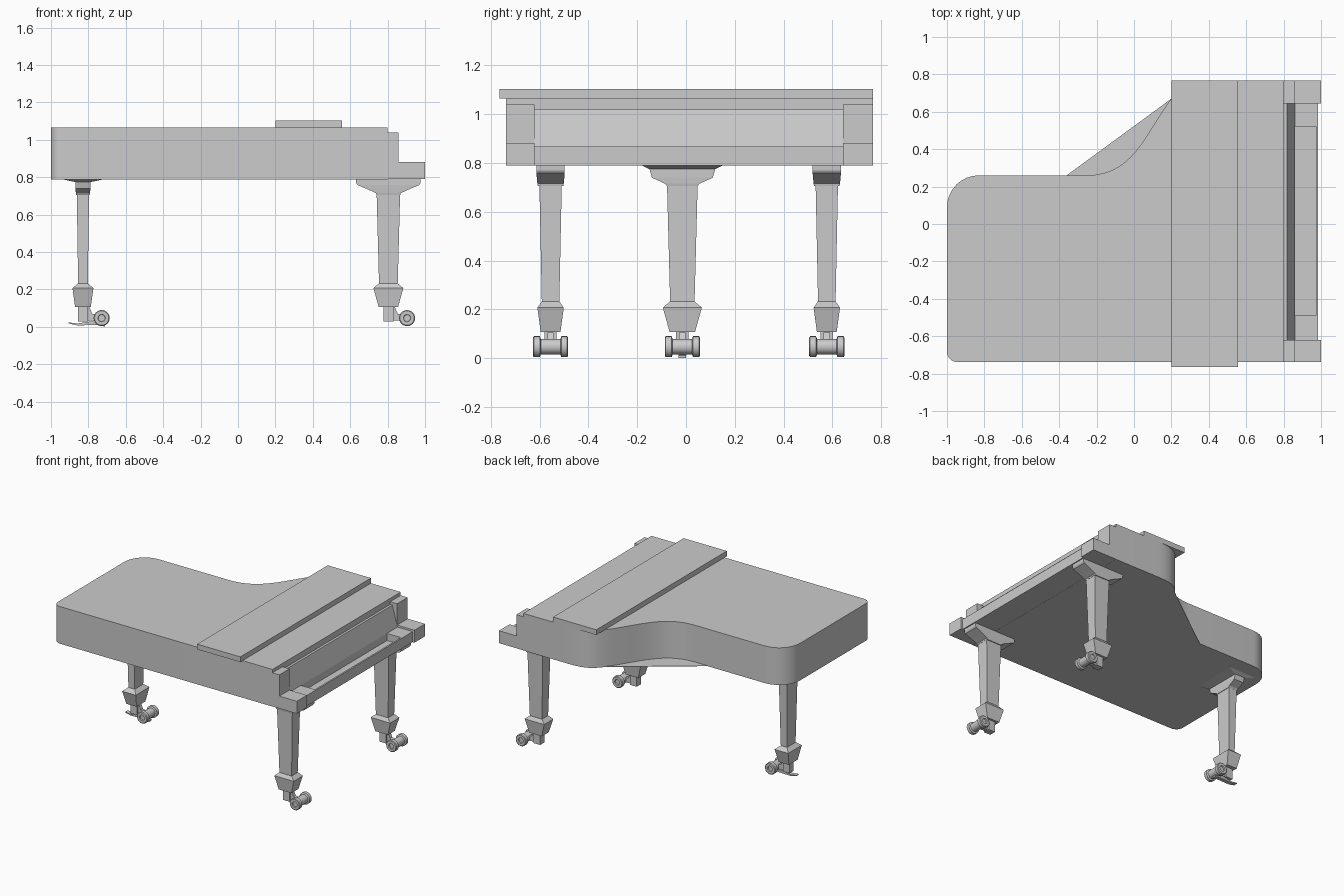
import bpy, bmesh, math
from mathutils import Vector

if "Cube" in bpy.data.objects:
    bpy.data.objects.remove(bpy.data.objects["Cube"])


def finish(name, bm, smooth=None):
    bmesh.ops.recalc_face_normals(bm, faces=bm.faces)
    me = bpy.data.meshes.new(name)
    bm.to_mesh(me)
    bm.free()
    ob = bpy.data.objects.new(name, me)
    bpy.context.collection.objects.link(ob)
    if smooth:
        bpy.ops.object.select_all(action='DESELECT')
        bpy.context.view_layer.objects.active = ob
        ob.select_set(True)
        bpy.ops.object.shade_smooth_by_angle(angle=math.radians(smooth))
    return ob


def loft(name, rings, smooth=None):
    """Join equal-length rings of 3D points into a capped solid."""
    bm = bmesh.new()
    vs = [[bm.verts.new(p) for p in r] for r in rings]
    n = len(rings[0])
    for a, b in zip(vs, vs[1:]):
        for i in range(n):
            bm.faces.new((a[i], a[(i + 1) % n], b[(i + 1) % n], b[i]))
    bm.faces.new(vs[0])
    bm.faces.new(vs[-1])
    return finish(name, bm, smooth)


def slab(name, outline, z0, z1, smooth=None):
    return loft(name, [[(x, y, z) for x, y in outline] for z in (z0, z1)], smooth)


def box(name, x0, x1, y0, y1, z0, z1):
    return slab(name, [(x0, y0), (x1, y0), (x1, y1), (x0, y1)], z0, z1)


def side_profile(name, pts, y0, y1):
    """Extrude an x-z profile along y."""
    return loft(name, [[(x, y, z) for x, z in pts] for y in (y0, y1)])


def arc(cx, cy, r, a0, a1, n=8):
    return [(cx + r * math.cos(math.radians(a0 + (a1 - a0) * i / n)),
             cy + r * math.sin(math.radians(a0 + (a1 - a0) * i / n))) for i in range(n + 1)]


def bezier(p, n=10):
    p = [Vector(q) for q in p]
    out = []
    for i in range(n + 1):
        t = i / n
        s = 1 - t
        out.append(tuple(s**3 * p[0] + 3 * s * s * t * p[1] + 3 * s * t * t * p[2] + t**3 * p[3]))
    return out


Y0, Y1, ZB, ZT = -0.738, 0.767, 0.79, 1.065

# case with rounded tail and curved bent side
tail = arc(-0.83, 0.09, 0.17, 90, 180) + arc(-0.945, Y0 + 0.055, 0.055, 180, 270)
concave = bezier([(-0.26, 0.26), (-0.08, 0.26), (0.0, 0.36), (0.09, 0.505)])
convex = bezier([(0.09, 0.505), (0.22, 0.71), (0.25, Y1), (0.42, Y1)])
slab("case", tail + [(0.8, Y0), (0.8, Y1)] + convex[::-1] + concave[::-1][1:], ZB, ZT, 35)

# flat bottom board, cut straight across the bent side
outer = [p for p in convex if p[0] > 0.215]
slab("bottom_board", tail + [(0.8, Y0), (0.8, Y1)] + outer[::-1] + [(0.2, 0.67), (-0.36, 0.26)],
     ZB - 0.001, ZB + 0.002)

# folded-back lid flap
box("lid_flap", 0.2, 0.555, -0.765, 0.767, ZT - 0.001, 1.103)

# stepped arms either side of the keyboard
arm = [(0.79, ZB), (1.0, ZB), (1.0, 0.882), (0.857, 0.882), (0.857, 1.04), (0.79, 1.04)]
side_profile("left_arm", arm, Y0, -0.62)
side_profile("right_arm", arm, 0.643, Y1)

# sloping key cover and key bed with an open well
side_profile("key_cover", [(0.79, 0.8), (0.86, 0.8), (0.86, 0.868), (0.818, 1.02), (0.79, 1.02)], -0.62, 0.643)
box("key_bed", 0.79, 0.985, -0.62, 0.643, ZB, 0.815)
box("key_slip", 0.973, 0.985, -0.62, 0.643, 0.815, 0.868)
box("left_key_block", 0.86, 0.973, -0.62, -0.49, 0.815, 0.868)
box("right_key_block", 0.86, 0.973, 0.52, 0.643, 0.815, 0.868)


def tapered(name, cx, cy, sections, turned):
    """Rectangular loft; sections are (z, half length, half width)."""
    rings = []
    for z, l, w in sections:
        a, b = (w, l) if turned else (l, w)
        rings.append([(cx - a, cy - b, z), (cx + a, cy - b, z), (cx + a, cy + b, z), (cx - a, cy + b, z)])
    return loft(name, rings)


def lathe_y(name, cx, cy, cz, profile, n=24):
    """Turn (y, radius) profile around a y axis."""
    rings = [[(cx + r * math.cos(2 * math.pi * i / n), cy + y, cz + r * math.sin(2 * math.pi * i / n))
              for i in range(n)] for y, r in profile]
    return loft(name, rings, 35)


def leg(name, cx, cy, turned, cap, col_w, foot_w):
    tapered(name + "_cap", cx, cy, cap, turned)
    tapered(name + "_column", cx, cy, [(0.72, 0.063, col_w), (0.23, 0.05, col_w * 0.78)], turned)
    tapered(name + "_foot", cx, cy, [(0.107, 0.052, foot_w * 0.75), (0.207, 0.08, foot_w),
                                     (0.232, 0.051, col_w * 0.8)], turned)
    # caster: stem, bracket and spool-shaped double wheel
    box(name + "_caster_stem", cx - 0.027, cx + 0.027, cy - 0.025, cy + 0.025, 0.03, 0.11)
    wx, wz = cx + 0.1, 0.047
    side_profile(name + "_caster_bracket", [(cx + 0.02, 0.035), (wx, 0.03), (wx, 0.06), (cx + 0.05, 0.07),
                                            (cx + 0.035, 0.105), (cx + 0.02, 0.105)], cy - 0.013, cy + 0.013)
    lathe_y(name + "_caster_wheel", wx, cy, wz,
            [(-0.064, 0.018), (-0.072, 0.02), (-0.072, 0.038), (-0.068, 0.043), (-0.044, 0.043), (-0.04, 0.032),
             (0.04, 0.032), (0.044, 0.043), (0.068, 0.043), (0.072, 0.038), (0.072, 0.02), (0.064, 0.018)])


# two front legs, long side along x
front_cap = [(0.705, 0.064, 0.052), (0.715, 0.066, 0.054), (0.735, 0.11, 0.056), (0.758, 0.165, 0.058),
             (0.77, 0.172, 0.058), (ZB, 0.173, 0.058)]
for n, y in (("front_left_leg", -0.555), ("front_right_leg", 0.577)):
    leg(n, 0.804, y, False, front_cap, 0.046, 0.054)

# tail leg, turned a quarter, with a flared mounting plate
tail_cap = [(0.705, 0.063, 0.036), (0.715, 0.07, 0.038), (0.74, 0.125, 0.04), (0.776, 0.135, 0.04)]
leg("tail_leg", -0.829, -0.015, True, tail_cap, 0.033, 0.056)
tapered("tail_leg_plate", -0.829, -0.015, [(0.775, 0.135, 0.045), (ZB, 0.165, 0.115)], True)

# thin brake tongue under the tail caster
side_profile("brake_tongue", [(-0.905, 0.018), (-0.86, 0.008), (-0.74, 0.01), (-0.71, 0.0), (-0.71, 0.012),
                              (-0.78, 0.03), (-0.86, 0.018), (-0.905, 0.024)], -0.03, 0.0)
